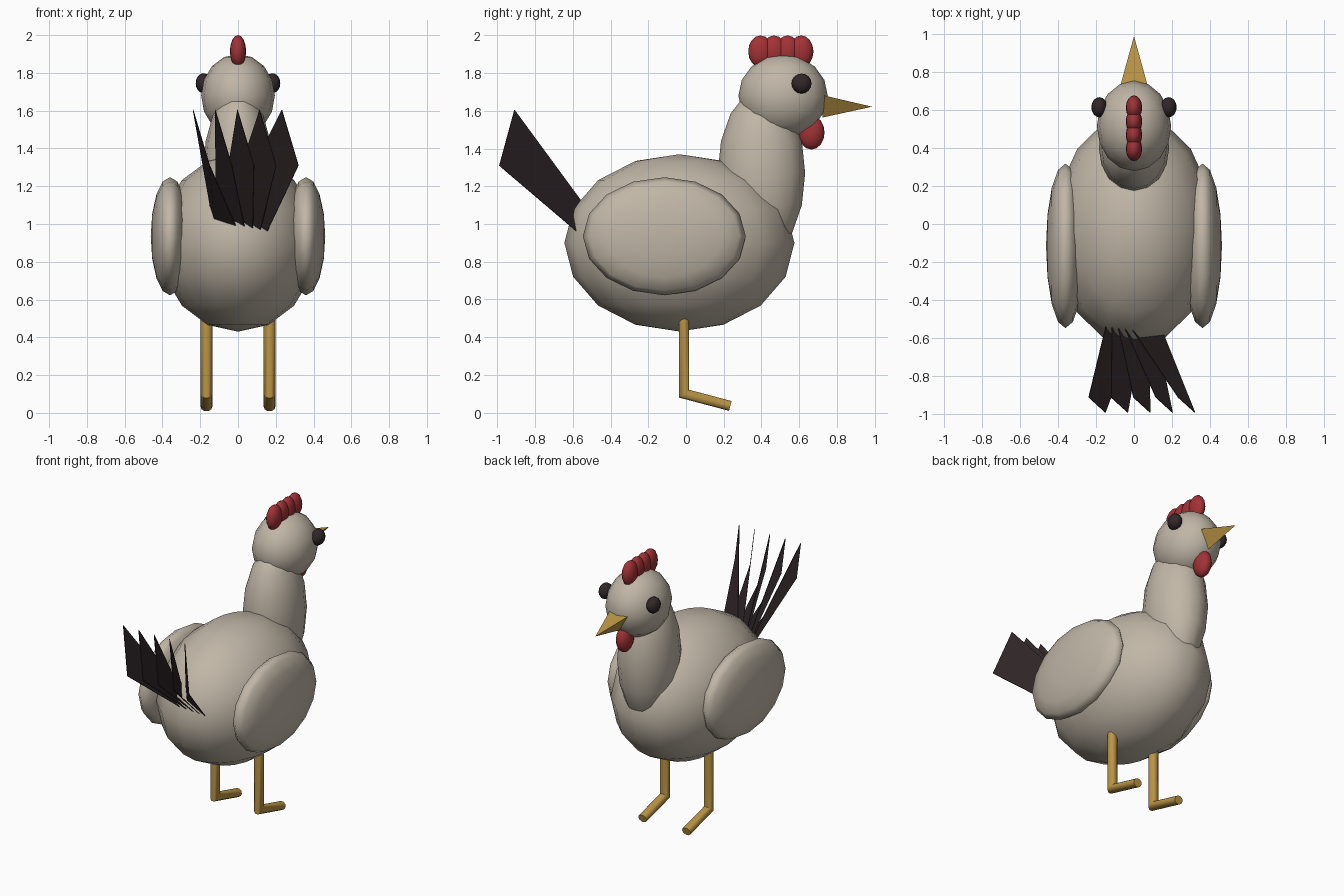
import bpy, bmesh, math
from mathutils import Matrix, Vector

if "Cube" in bpy.data.objects:
    bpy.data.objects.remove(bpy.data.objects["Cube"])


def material(name, color):
    m = bpy.data.materials.new(name)
    m.diffuse_color = (*color, 1)
    m.use_nodes = True
    m.node_tree.nodes["Principled BSDF"].inputs["Base Color"].default_value = m.diffuse_color
    return m


CREAM = material("cream_plumage", (0.53, 0.47, 0.385))
YELLOW = material("leg_yellow", (0.50, 0.30, 0.06))
RED = material("comb_red", (0.36, 0.032, 0.037))
DARK = material("dark_feather", (0.031, 0.020, 0.022))


def finish(bm, name, mat, smooth=False):
    bmesh.ops.recalc_face_normals(bm, faces=bm.faces)
    mesh = bpy.data.meshes.new(name)
    for f in bm.faces:
        f.smooth = smooth
    bm.to_mesh(mesh)
    bm.free()
    mesh.materials.append(mat)
    obj = bpy.data.objects.new(name, mesh)
    bpy.context.collection.objects.link(obj)
    return obj


def ellipsoid(name, center, radii, mat, pole="Z", segs=16, rings=8):
    bm = bmesh.new()
    bmesh.ops.create_uvsphere(bm, u_segments=segs, v_segments=rings, radius=1)
    if pole == "X":
        bm.transform(Matrix.Rotation(math.pi / 2, 4, "Y"))
    bm.transform(Matrix.Translation(center) @ Matrix.Diagonal((*radii, 1)))
    return finish(bm, name, mat, True)


# Body, neck and head
ellipsoid("body", (0, -0.035, 0.90), (0.42, 0.61, 0.47), CREAM)
ellipsoid("neck", (0, 0.40, 1.27), (0.185, 0.232, 0.445), CREAM)
ellipsoid("head", (0, 0.515, 1.68), (0.195, 0.237, 0.22), CREAM)

# Comb lobes and wattle
for i in range(4):
    ellipsoid(f"comb_lobe_{i + 1}", (0, 0.395 + 0.072 * i, 1.915),
              (0.043, 0.065, 0.085), RED)
ellipsoid("wattle", (0, 0.665, 1.485), (0.05, 0.07, 0.09), RED)

# Three-sided beak with a flat top
bm = bmesh.new()
tip = bm.verts.new((0, 0.987, 1.622))
base = [bm.verts.new(p) for p in
        ((-0.072, 0.725, 1.683), (0.072, 0.725, 1.683), (0, 0.725, 1.565))]
bm.faces.new(base)
for i in range(3):
    bm.faces.new((base[i], base[(i + 1) % 3], tip))
finish(bm, "beak", YELLOW)


def leg(name, x, r=0.032, n=10):
    """Bent tube: shin going down, foot going forward."""
    path = [Vector((x, -0.01, 0.52)), Vector((x, -0.01, 0.10)),
            Vector((x, 0.235, 0.035))]
    d1 = (path[1] - path[0]).normalized()
    d2 = (path[2] - path[1]).normalized()
    mid = (d1 + d2).normalized()
    bm = bmesh.new()
    rings = []
    for p, d, k in zip(path, (d1, mid, d2), (1, 1 / mid.dot(d1), 1)):
        u = Vector((1, 0, 0))
        v = d.cross(u)
        rings.append([bm.verts.new(p + u * r * math.cos(a) + v * r * 0.88 * k * math.sin(a))
                      for a in (2 * math.pi * i / n for i in range(n))])
    for a, b in zip(rings, rings[1:]):
        for i in range(n):
            j = (i + 1) % n
            bm.faces.new((a[i], a[j], b[j], b[i]))
    bm.faces.new(rings[0])
    bm.faces.new(rings[-1])
    obj = finish(bm, name, YELLOW)
    bpy.ops.object.select_all(action="DESELECT")
    obj.select_set(True)
    bpy.context.view_layer.objects.active = obj
    bpy.ops.object.shade_smooth_by_angle(angle=math.radians(42))


# Mirrored eyes, wings and legs
for side, s in (("left", -1), ("right", 1)):
    ellipsoid(f"{side}_eye", (s * 0.182, 0.613, 1.745), (0.042, 0.053, 0.053), DARK)
    ellipsoid(f"{side}_wing", (s * 0.36, -0.115, 0.935), (0.102, 0.432, 0.313), CREAM, "X")
    leg(f"{side}_leg", s * 0.167)

# Fan of five flat tail feathers sharing one root edge
for i in range(5):
    dx = 0.1175 * i
    bm = bmesh.new()
    bm.faces.new([bm.verts.new(p) for p in
                  ((-0.115, -0.40, 0.91), (0.075, -0.38, 0.79),
                   (-0.15 + dx, -0.99, 1.31), (-0.238 + dx, -0.91, 1.605))])
    feather = finish(bm, f"tail_feather_{i + 1}", DARK)
    mod = feather.modifiers.new("thickness", "SOLIDIFY")
    mod.thickness = 0.004
    mod.offset = 0
